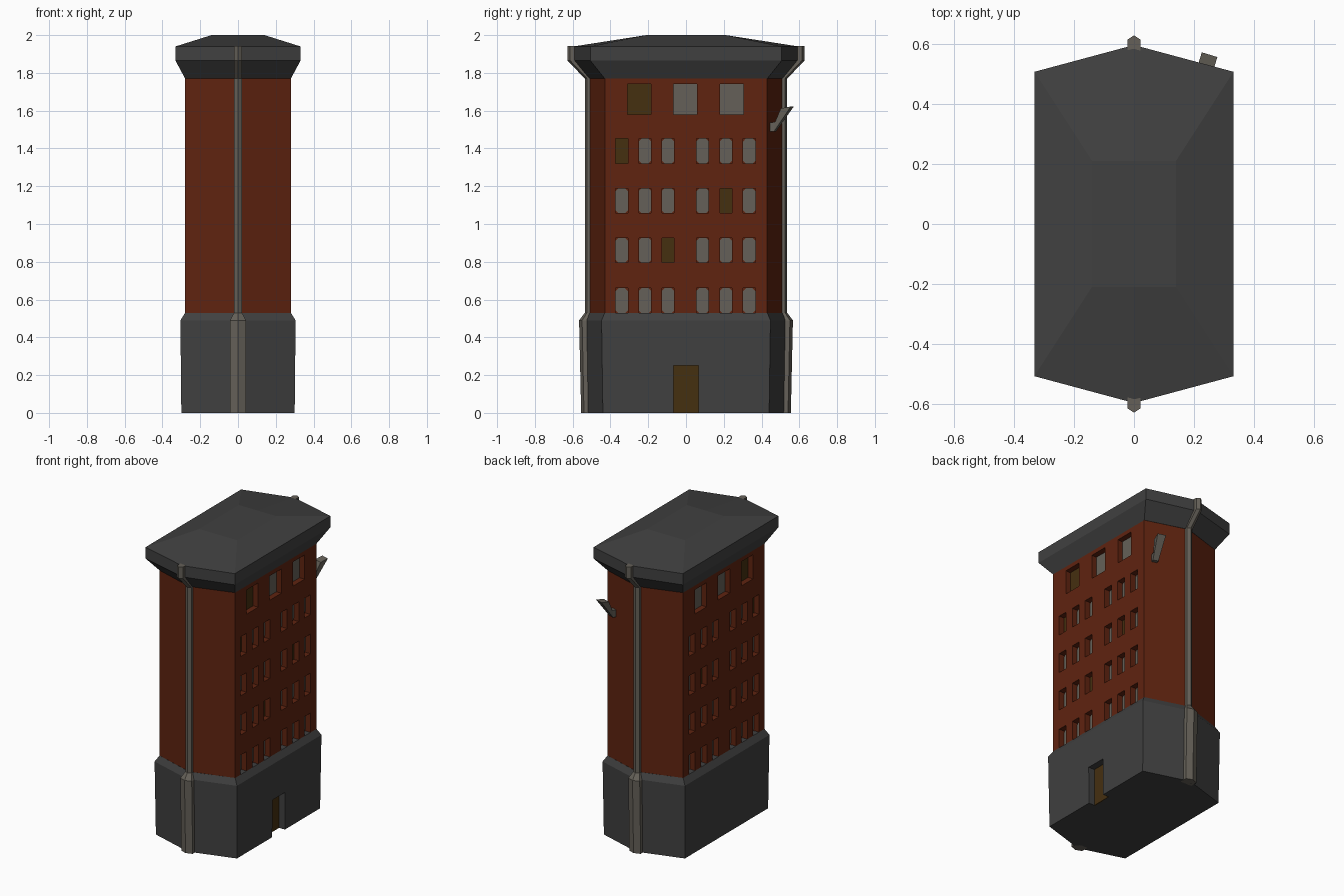
import bpy, bmesh

if "Cube" in bpy.data.objects:
    bpy.data.objects.remove(bpy.data.objects["Cube"])


def mat(name, rgb):
    m = bpy.data.materials.new(name)
    m.diffuse_color = (*rgb, 1)
    m.use_nodes = True
    m.node_tree.nodes["Principled BSDF"].inputs["Base Color"].default_value = m.diffuse_color
    return m


GREY = mat("dark grey stone", (0.051, 0.051, 0.051))
BRICK = mat("red brick", (0.115, 0.017, 0.005))
TRIM = mat("warm grey trim", (0.130, 0.118, 0.098))
LIT = mat("dull amber", (0.060, 0.029, 0.005))


def make(name, bm, material):
    bmesh.ops.recalc_face_normals(bm, faces=bm.faces)
    me = bpy.data.meshes.new(name)
    bm.to_mesh(me)
    bm.free()
    me.materials.append(material)
    ob = bpy.data.objects.new(name, me)
    bpy.context.collection.objects.link(ob)
    return ob


def add_loft(bm, sections):
    rings = [[bm.verts.new(p) for p in s] for s in sections]
    n = len(rings[0])
    for a, b in zip(rings, rings[1:]):
        for i in range(n):
            j = (i + 1) % n
            bm.faces.new((a[i], a[j], b[j], b[i]))
    bm.faces.new(rings[0][::-1])
    bm.faces.new(rings[-1])


def loft(name, sections, material):
    bm = bmesh.new()
    add_loft(bm, sections)
    return make(name, bm, material)


def plan(x, y, apex, z):
    """Long hexagon floor plan."""
    return [(x, -y, z), (x, y, z), (0, apex, z), (-x, y, z), (-x, -y, z), (0, -apex, z)]


def rect(y0, y1, z0, z1, c=0.0):
    """Opening outline on the side wall, corners clipped by c."""
    if c == 0:
        return [(y0, z0), (y1, z0), (y1, z1), (y0, z1)]
    return [(y0 + c, z0), (y1 - c, z0), (y1, z0 + c), (y1, z1 - c),
            (y1 - c, z1), (y0 + c, z1), (y0, z1 - c), (y0, z0 + c)]


def add_plate(bm, outline, x0, x1):
    add_loft(bm, [[(x, y, z) for y, z in outline] for x in (x0, x1)])


def cut(ob, cutter):
    m = ob.modifiers.new("openings", 'BOOLEAN')
    m.operation = 'DIFFERENCE'
    m.solver = 'EXACT'
    m.object = cutter
    cutter.hide_render = True
    cutter.hide_viewport = True
    cutter.display_type = 'WIRE'


# main masses
base = loft("base", [plan(0.30, 0.44, 0.53, 0), plan(0.305, 0.447, 0.538, 0.49),
                     plan(0.28, 0.43, 0.517, 0.53)], GREY)
body = loft("brick_body", [plan(0.28, 0.43, 0.515, 0.51), plan(0.28, 0.43, 0.515, 1.78)], BRICK)
loft("cornice_and_roof", [plan(0.28, 0.43, 0.517, 1.77), plan(0.331, 0.506, 0.595, 1.865),
                          plan(0.331, 0.506, 0.595, 1.94), plan(0.14, 0.21, 0.2101, 2.0)], GREY)

# window layout: (y0, y1, z0, z1, corner clip, lit)
windows = [(c - 0.062, c + 0.062, 1.58, 1.742, 0, i == 0)
           for i, c in enumerate((-0.248, -0.003, 0.243))]
lit_cells = {(0, 0), (1, 4), (2, 2)}
for r, z0 in enumerate((1.32, 1.057, 0.795, 0.528)):
    for i, c in enumerate((-0.34, -0.217, -0.095, 0.088, 0.211, 0.335)):
        lit = (r, i) in lit_cells
        windows.append((c - 0.032, c + 0.032, z0, z0 + 0.132, 0 if lit else 0.014, lit))

# window recesses and panes on both long sides
holes, glass, glow = bmesh.new(), bmesh.new(), bmesh.new()
for s in (1, -1):
    for y0, y1, z0, z1, c, lit in windows:
        add_plate(holes, rect(y0, y1, z0, z1), s * 0.24, s * 0.35)
        add_plate(glow if lit else glass, rect(y0, y1, z0, z1, c), s * 0.236, s * 0.243)
cut(body, make("window_cutter", holes, BRICK))
make("window_panes", glass, TRIM)
make("lit_window_panes", glow, LIT)

# door on the right side only
bm = bmesh.new()
add_plate(bm, rect(-0.067, 0.067, -0.05, 0.25), 0.255, 0.4)
cut(base, make("door_cutter", bm, GREY))
bm = bmesh.new()
add_plate(bm, rect(-0.067, 0.067, 0, 0.25), 0.251, 0.258)
make("door", bm, LIT)

# pointed ribs on both end corners: (z, half width, inner y, shoulder y, tip y)
rib = [(0, 0.042, 0.49, 0.54, 0.555), (0.49, 0.042, 0.49, 0.55, 0.566),
       (0.53, 0.021, 0.49, 0.524, 0.536), (1.77, 0.021, 0.49, 0.524, 0.536),
       (1.865, 0.021, 0.57, 0.613, 0.627), (1.942, 0.021, 0.57, 0.613, 0.627)]
for s, name in ((-1, "front_rib"), (1, "back_rib")):
    loft(name, [[(-w, s * a, z), (w, s * a, z), (w, s * b, z), (0, s * t, z), (-w, s * b, z)]
                for z, w, a, b, t in rib], TRIM)

# bent spout on the back wall: (lower out, lower z, upper out, upper z, half width)
nx, ny = 0.29, 0.957
spout = [(-0.02, 1.49, -0.02, 1.535, 0.018), (0.022, 1.49, 0.028, 1.54, 0.018),
         (0.118, 1.622, 0.062, 1.612, 0.027)]


def on_wall(out, side, z):
    return (0.217 + nx * out + ny * side, 0.450 + ny * out - nx * side, z)


loft("spout", [[on_wall(a, -w, za), on_wall(a, w, za), on_wall(b, w, zb), on_wall(b, -w, zb)]
               for a, za, b, zb, w in spout], TRIM)
